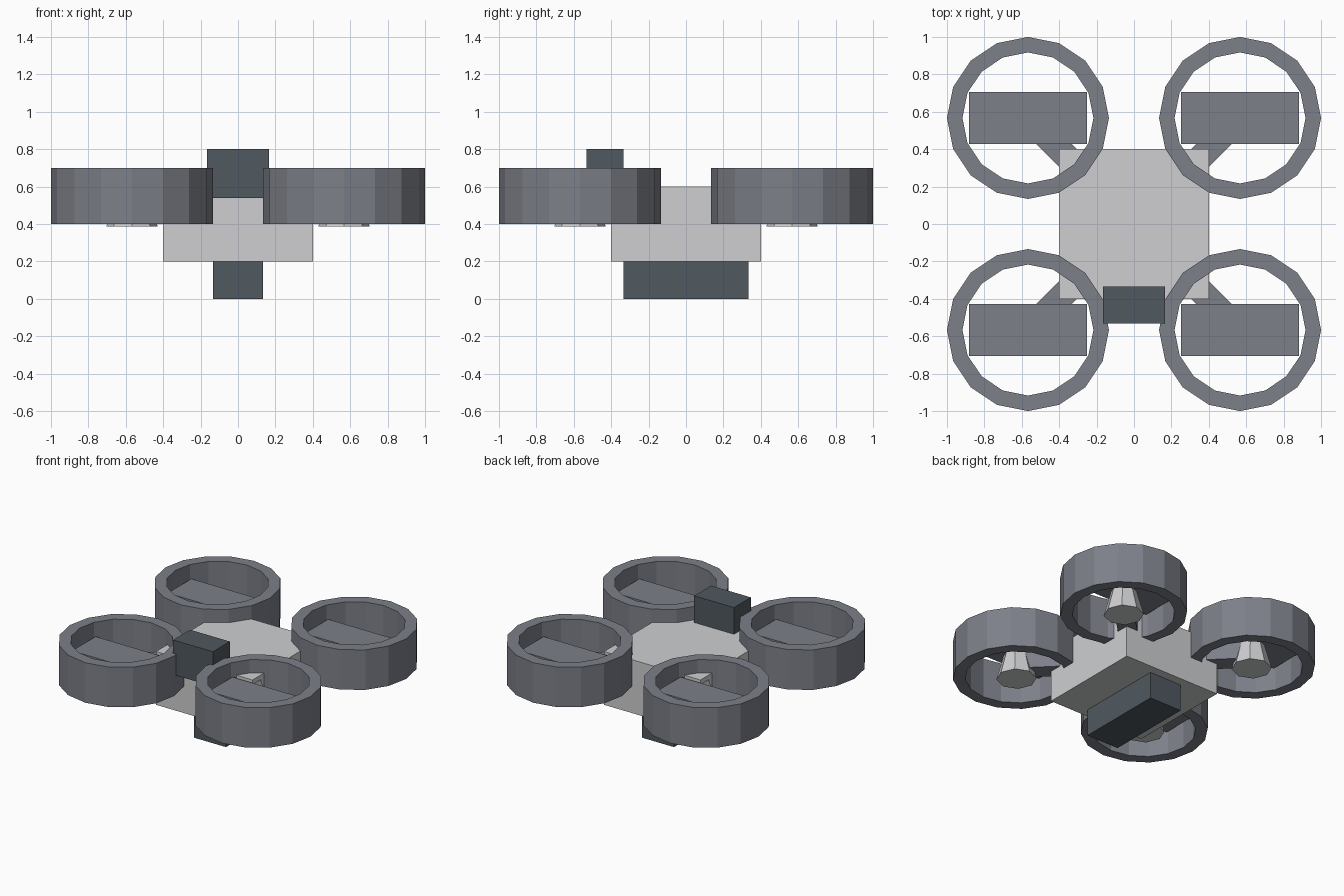
import bpy, bmesh, math
from mathutils import Matrix

if "Cube" in bpy.data.objects:
    bpy.data.objects.remove(bpy.data.objects["Cube"])


def material(name, rgb):
    m = bpy.data.materials.new(name)
    m.diffuse_color = (*rgb, 1)
    m.use_nodes = True
    m.node_tree.nodes["Principled BSDF"].inputs["Base Color"].default_value = m.diffuse_color
    return m


LIGHT = material("light_grey", (0.62, 0.625, 0.635))
MID = material("slate_grey", (0.205, 0.215, 0.25))
DARK = material("dark_blue_grey", (0.08, 0.098, 0.116))


def finish(name, bm, mat):
    bmesh.ops.recalc_face_normals(bm, faces=bm.faces[:])
    mesh = bpy.data.meshes.new(name)
    bm.to_mesh(mesh)
    bm.free()
    mesh.materials.append(mat)
    ob = bpy.data.objects.new(name, mesh)
    bpy.context.collection.objects.link(ob)
    return ob


def box(name, center, size, mat, turn=0.0):
    bm = bmesh.new()
    m = (Matrix.Translation(center) @ Matrix.Rotation(turn, 4, 'Z')
         @ Matrix.Diagonal((*size, 1)))
    bmesh.ops.create_cube(bm, size=1, matrix=m)
    return finish(name, bm, mat)


def ring(name, x, y, z0, z1, r_out, r_in, sides, mat):
    bm = bmesh.new()
    profile = [(r_out, z0), (r_out, z1), (r_in, z1), (r_in, z0)]
    loops = []
    for i in range(sides):
        a = 2 * math.pi * i / sides
        loops.append([bm.verts.new((x + r * math.cos(a), y + r * math.sin(a), z))
                      for r, z in profile])
    for i in range(sides):
        a, b = loops[i], loops[(i + 1) % sides]
        for j in range(4):
            k = (j + 1) % 4
            bm.faces.new((a[j], b[j], b[k], a[k]))
    return finish(name, bm, mat)


def cone(name, x, y, z0, z1, r0, r1, sides, mat):
    bm = bmesh.new()
    bmesh.ops.create_cone(bm, cap_ends=True, segments=sides, radius1=r0, radius2=r1,
                          depth=z1 - z0,
                          matrix=Matrix.Translation((x, y, (z0 + z1) / 2)))
    return finish(name, bm, mat)


# Central hull, battery below and camera block on the front edge
box("body", (0, 0, 0.4), (0.8, 0.8, 0.4), LIGHT)
box("battery", (0, 0, 0.1), (0.267, 0.667, 0.2), DARK)
box("camera", (0, -0.433, 0.67), (0.33, 0.2, 0.26), DARK)

# Four ducted rotors, each on a diagonal arm
C = 0.567
for sx, side in ((-1, "left"), (1, "right")):
    for sy, end in ((-1, "front"), (1, "back")):
        tag = f"{end}_{side}"
        x, y = sx * C, sy * C
        ring("duct_" + tag, x, y, 0.4, 0.7, 0.433, 0.35, 16, MID)
        box("blade_" + tag, (x, y, 0.58), (0.63, 0.28, 0.026), MID)
        cone("motor_" + tag, x, y, 0.387, 0.58, 0.137, 0.085, 8, LIGHT)
        box("arm_" + tag, (sx * 0.45, sy * 0.45, 0.5), (0.36, 0.133, 0.133), MID,
            math.atan2(sy, sx))
